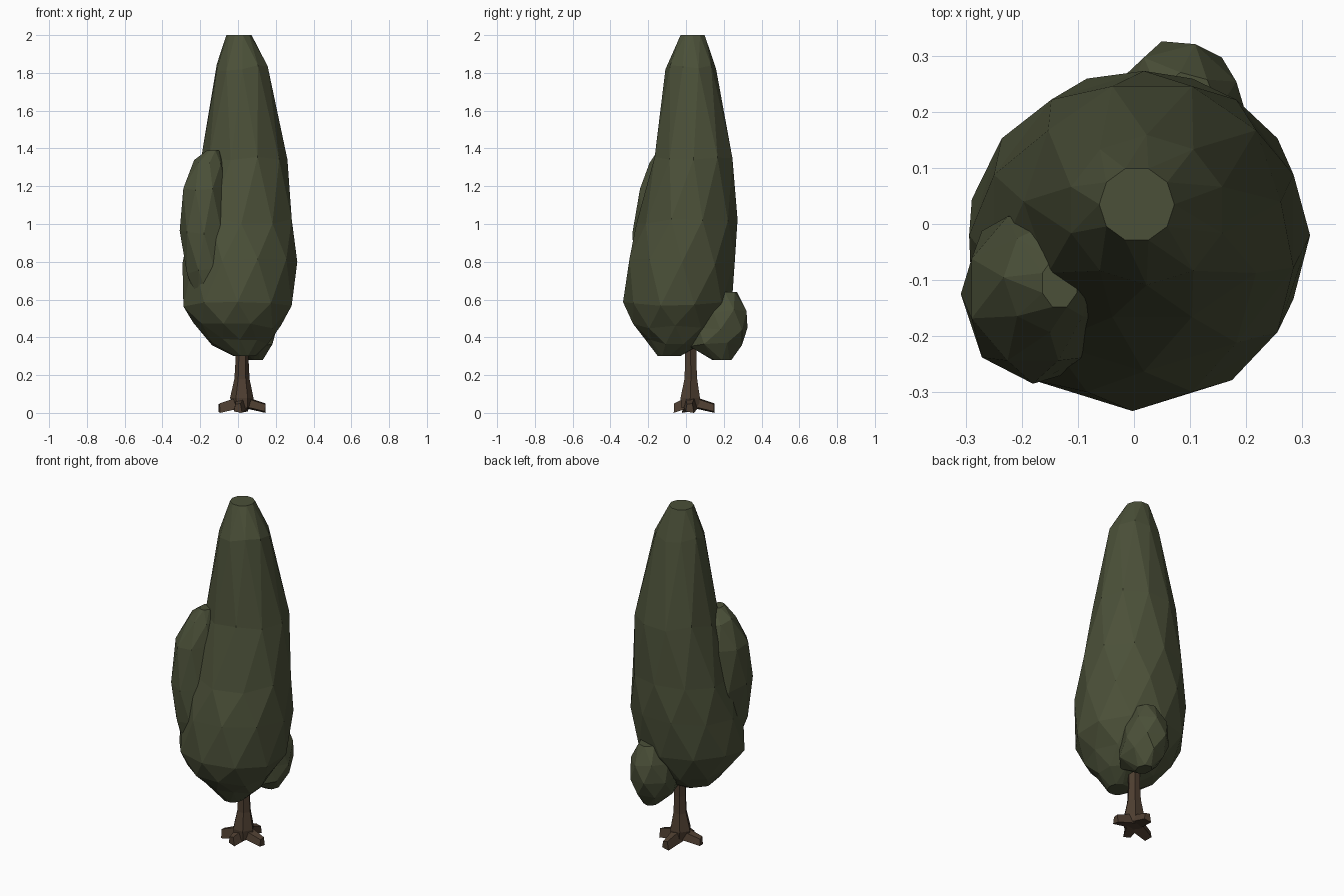
import bpy, bmesh, math, random
from mathutils import Vector

if "Cube" in bpy.data.objects:
    bpy.data.objects.remove(bpy.data.objects["Cube"])

random.seed(4)


def material(name, colour):
    m = bpy.data.materials.new(name)
    m.diffuse_color = (*colour, 1)
    m.use_nodes = True
    m.node_tree.nodes["Principled BSDF"].inputs["Base Color"].default_value = m.diffuse_color
    return m


LEAF = material("dark olive foliage", (0.070, 0.080, 0.040))
BARK = material("brown bark", (0.075, 0.048, 0.030))


def finish(bm, name, mat):
    bmesh.ops.recalc_face_normals(bm, faces=bm.faces)
    mesh = bpy.data.meshes.new(name)
    bm.to_mesh(mesh)
    bm.free()
    mesh.materials.append(mat)
    obj = bpy.data.objects.new(name, mesh)
    bpy.context.collection.objects.link(obj)
    return obj


def loft(name, mat, rings, sides, jitter=0.0, twist=True):
    """Closed faceted skin through rings given as (z, x0, x1, y0, y1)."""
    bm = bmesh.new()
    loops = []
    for k, (z, x0, x1, y0, y1) in enumerate(rings):
        inner = 0 < k < len(rings) - 1
        loop = []
        for i in range(sides):
            a = 2 * math.pi * (i + (0.5 * (k % 2) if twist else 0)) / sides
            r = 1.03
            dz = random.uniform(-jitter, jitter) if inner else 0
            loop.append(bm.verts.new(((x0 + x1) / 2 + r * (x1 - x0) / 2 * math.cos(a),
                                      (y0 + y1) / 2 + r * (y1 - y0) / 2 * math.sin(a),
                                      z + dz)))
        loops.append(loop)
    for k in range(len(loops) - 1):
        lo, hi = loops[k], loops[k + 1]
        for i in range(sides):
            j = (i + 1) % sides
            if not twist:
                bm.faces.new((lo[i], lo[j], hi[j], hi[i]))
            elif k % 2 == 0:
                bm.faces.new((lo[i], lo[j], hi[i]))
                bm.faces.new((lo[j], hi[j], hi[i]))
            else:
                bm.faces.new((lo[i], hi[j], hi[i]))
                bm.faces.new((lo[i], lo[j], hi[j]))
    bm.faces.new(loops[0])
    bm.faces.new(loops[-1])
    return finish(bm, name, mat)


# Tall main crown
loft("main_crown", LEAF, [
    (0.30, -0.02, 0.09, -0.15, -0.03),
    (0.375, -0.14, 0.16, -0.21, 0.09),
    (0.46, -0.23, 0.22, -0.285, 0.17),
    (0.58, -0.295, 0.29, -0.325, 0.235),
    (0.80, -0.285, 0.305, -0.305, 0.265),
    (1.02, -0.255, 0.29, -0.255, 0.265),
    (1.35, -0.19, 0.255, -0.17, 0.25),
    (1.83, -0.115, 0.16, -0.105, 0.155),
    (2.00, -0.06, 0.07, -0.03, 0.10)], 10, 0.02)

# Upright lobe on the front left
loft("side_lobe", LEAF, [
    (0.62, -0.23, -0.09, -0.24, -0.06),
    (0.75, -0.275, -0.06, -0.275, 0.0),
    (0.95, -0.305, -0.055, -0.28, 0.03),
    (1.19, -0.295, -0.065, -0.25, 0.02),
    (1.33, -0.23, -0.07, -0.19, 0.0),
    (1.39, -0.165, -0.10, -0.15, -0.06)], 8, 0.015)

# Low lobe at the back
loft("back_lobe", LEAF, [
    (0.28, 0.05, 0.13, 0.14, 0.24),
    (0.36, -0.02, 0.19, 0.02, 0.295),
    (0.45, -0.045, 0.20, 0.04, 0.325),
    (0.54, -0.02, 0.19, 0.08, 0.32),
    (0.64, 0.04, 0.15, 0.14, 0.27)], 7, 0.012)

# Trunk flaring at its foot
loft("trunk", BARK, [
    (0.025, -0.03, 0.075, -0.03, 0.075),
    (0.08, -0.04, 0.08, -0.035, 0.08),
    (0.18, -0.018, 0.06, -0.012, 0.063),
    (0.28, -0.012, 0.055, -0.008, 0.058),
    (0.45, -0.015, 0.06, -0.01, 0.06)], 6, twist=False)

# Four spreading roots, tapered four-sided wedges
HUB = Vector((0.02, 0.025, 0.06))
for n, (x, y) in enumerate([(-0.10, 0.0), (0.145, 0.02), (0.03, 0.15), (0.0, -0.06)]):
    tip = Vector((x, y, 0.025))
    d = tip - HUB
    side = Vector((-d.y, d.x, 0)).normalized()
    bm = bmesh.new()
    ends = []
    for p, w, h in ((HUB, 0.04, 0.032), (tip, 0.022, 0.025)):
        ends.append([bm.verts.new(p + side * w * s + Vector((0, 0, h * t)))
                     for s, t in ((-1, -0.7), (1, -1), (0.6, 1), (-0.7, 0.8))])
    for i in range(4):
        j = (i + 1) % 4
        bm.faces.new((ends[0][i], ends[0][j], ends[1][j], ends[1][i]))
    bm.faces.new(ends[0])
    bm.faces.new(ends[1])
    finish(bm, f"root_{n + 1}", BARK)
